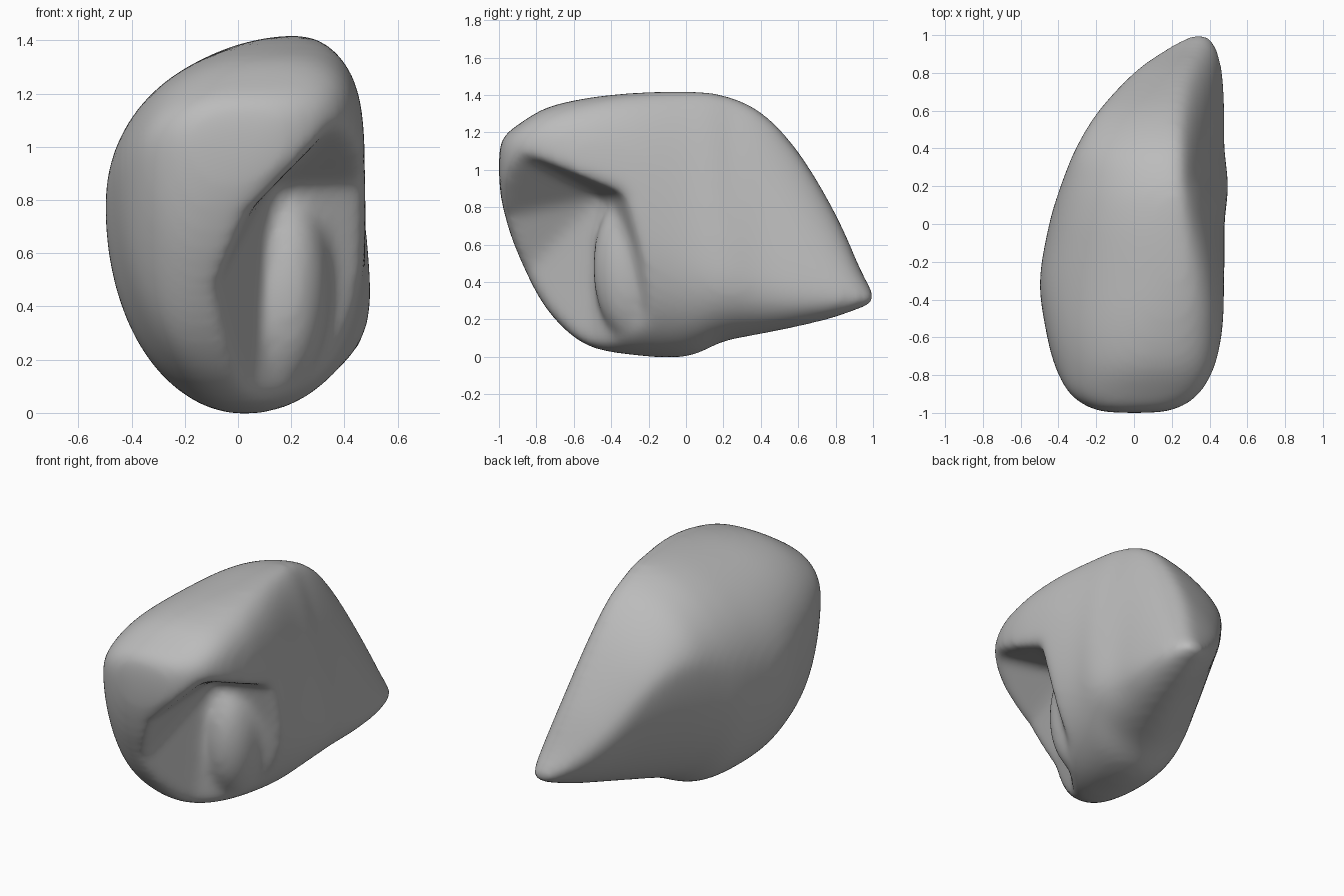
import bpy, bmesh, math
from mathutils import Matrix, Vector

default = bpy.data.objects.get("Cube")
if default:
    bpy.data.objects.remove(default, do_unlink=True)

SIDES = 64   # points around each section
STEPS = 6    # rings between two sections

# Sections from front to back, in hundredths:
# y, x_min, its z, x_max, its z, z_min, its x, z_max, its x
SECTIONS = [
    (-100, -10, 103, 10, 104, 96, 0, 108, 0),
    (-98, -22, 103, 22, 107, 80, -8, 117, 0),
    (-90, -34, 99, 35, 109, 55, -14, 124, 5),
    (-75, -42, 90, 43, 107, 26, -15, 133, 10),
    (-55, -47, 85, 47, 97, 7, -5, 138, 16),
    (-30, -50, 78, 48, 80, 1, 0, 141, 23),
    (0, -45, 80, 48, 56, 0, 3, 142, 24),
    (20, -39, 88, 50, 45, 8, 10, 140, 24),
    (40, -31, 96, 48, 40, 12, 18, 131, 24),
    (60, -19, 88, 48, 35, 16, 25, 110, 24),
    (80, -1, 60, 47, 32, 21, 30, 77, 27),
    (94, 18, 40, 44, 31, 26, 33, 46, 33),
    (101, 31, 31, 39, 31, 28, 35, 34, 35),
]

# Corners of the hollow in the front left side, in hundredths
HOLLOW = [
    (13, -45, 86), (46, -33, 87), (40, -95, 112), (27, -110, 98),
    (0, -115, 71), (-20, -106, 24), (5, -52, 3), (40, -15, 3),
    (50, -21, 50), (80, -100, 110), (80, -110, 0), (80, -33, 60),
]


def spline(a, b, c, d, t):
    """Smooth value between b and c."""
    return b + 0.5 * t * (c - a + t * (2 * a - 5 * b + 4 * c - d
                                       + t * (3 * (b - c) + d - a)))


def section_point(section, angle):
    """Point on a rounded outline touching the four extremes."""
    y, x0, zx0, x1, zx1, z0, xz0, z1, xz1 = section
    u, v = math.cos(angle), math.sin(angle)
    side, side_z = (x1, zx1) if u >= 0 else (x0, zx0)
    end, end_x = (z1, xz1) if v >= 0 else (z0, xz0)
    # Full in front, with crisper ridges towards the back
    if u < 0:
        fullness = 2.05 - 0.55 * max(y, 0) / 100
    elif v >= 0:
        fullness = min(max(1.95 - 2.2 * y / 100, 1.45), 3)
    else:
        fullness = 2.2
    x = end_x + (side - end_x) * abs(u) ** (2 / fullness)
    z = side_z + (end - side_z) * abs(v) ** (2 / fullness)
    return Vector((x, y, z)) / 100


def make_object(name, bm):
    bmesh.ops.recalc_face_normals(bm, faces=bm.faces)
    mesh = bpy.data.meshes.new(name)
    bm.to_mesh(mesh)
    bm.free()
    obj = bpy.data.objects.new(name, mesh)
    bpy.context.collection.objects.link(obj)
    return obj


# Rounded body lofted through the sections
bm = bmesh.new()
rings = []
last = len(SECTIONS) - 1
for i in range(last * STEPS + 1):
    k = min(i // STEPS, last - 1)
    t = i / STEPS - k
    near = [SECTIONS[min(max(k + j, 0), last)] for j in (-1, 0, 1, 2)]
    row = [spline(*values, t) for values in zip(*near)]
    rings.append([bm.verts.new(section_point(row, math.tau * (s + 0.5) / SIDES))
                  for s in range(SIDES)])
for a, b in zip(rings, rings[1:]):
    for s in range(SIDES):
        n = (s + 1) % SIDES
        bm.faces.new((a[s], a[n], b[n], b[s]))
bm.faces.new(rings[0])
bm.faces.new(rings[-1])
body = make_object("rounded_body", bm)

# Hollow cutter
bm = bmesh.new()
corners = [bm.verts.new(Vector(p) / 100) for p in HOLLOW]
bmesh.ops.convex_hull(bm, input=corners)
cutter = make_object("hollow_cutter", bm)

# Swelling on the floor of the hollow
bm = bmesh.new()
bmesh.ops.create_icosphere(bm, subdivisions=4, radius=1, matrix=(
    Matrix.Translation((0.18, -0.29, 0.48)) @ Matrix.Diagonal((0.17, 0.21, 0.39, 1))))
swelling = make_object("hollow_swelling", bm)

# Cut the hollow, add the swelling, then blend the edges softly
for helper, operation in ((cutter, 'DIFFERENCE'), (swelling, 'UNION')):
    helper.hide_render = True
    step = body.modifiers.new(helper.name, 'BOOLEAN')
    step.operation = operation
    step.object = helper
remesh = body.modifiers.new("even_skin", 'REMESH')
remesh.mode = 'VOXEL'
remesh.voxel_size = 0.022
soften = body.modifiers.new("soft_edges", 'SMOOTH')
soften.factor = 0.5
soften.iterations = 30
graph = bpy.context.evaluated_depsgraph_get()
skin = bpy.data.meshes.new_from_object(body.evaluated_get(graph))
body.modifiers.clear()
body.data = skin
for helper in (cutter, swelling):
    bpy.data.objects.remove(helper, do_unlink=True)

# Plain grey stone colour
grey = bpy.data.materials.new("plain_grey")
grey.use_nodes = True
colour = (0.5, 0.5, 0.5, 1)
grey.diffuse_color = colour
grey.node_tree.nodes["Principled BSDF"].inputs["Base Color"].default_value = colour
skin.materials.clear()
skin.materials.append(grey)
for face in skin.polygons:
    face.use_smooth = True
    face.material_index = 0
